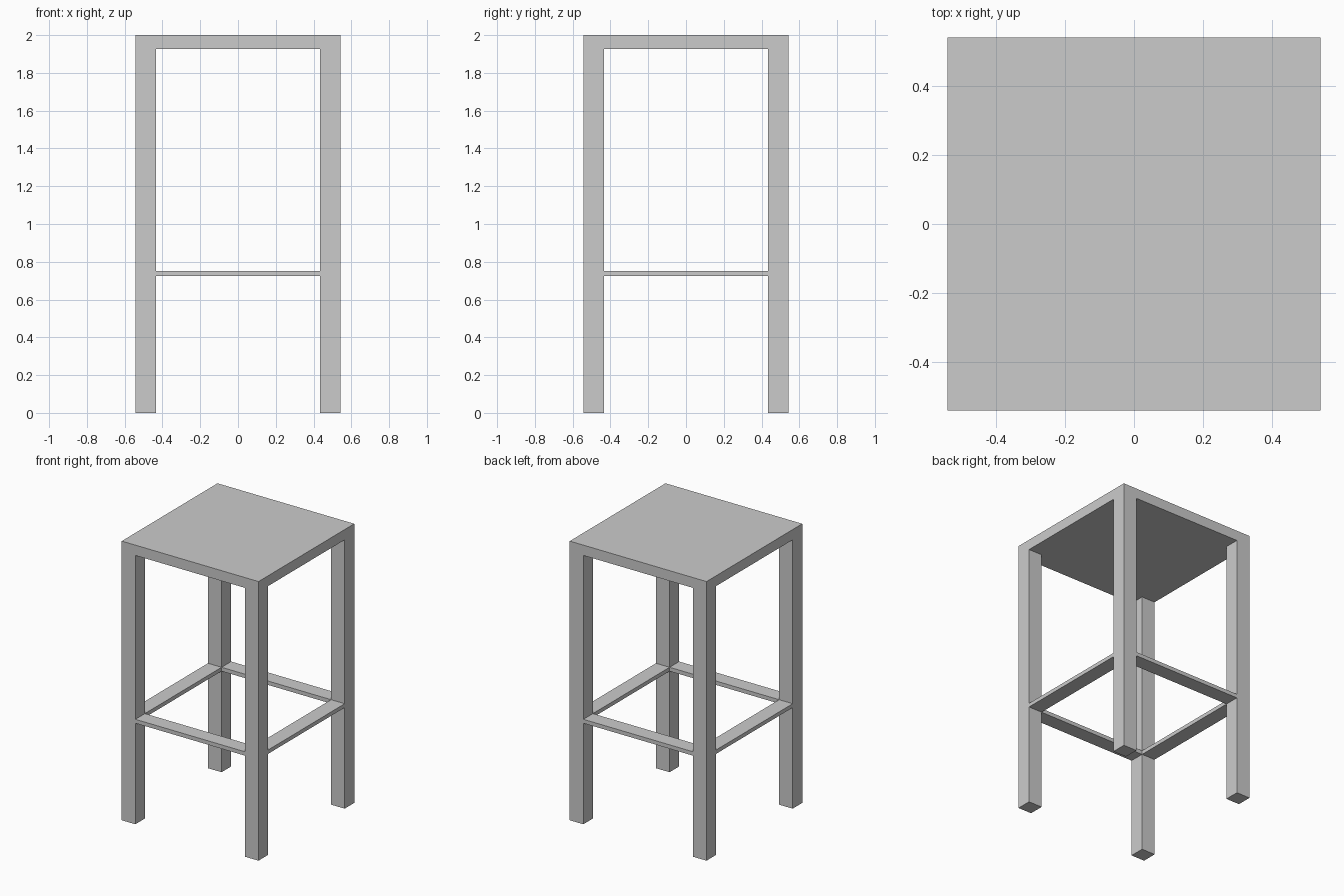
import bpy

if "Cube" in bpy.data.objects:
    bpy.data.objects.remove(bpy.data.objects["Cube"])

HALF = 0.542        # half width of the stool
LEG = 0.108         # leg and rung thickness
SEAT_Z = 1.926      # underside of the seat
RUNG_Z = (0.724, 0.752)
INNER = HALF - LEG
MID = HALF - LEG / 2


def box(name, x, y, z):
    """Box from (min, max) ranges on each axis."""
    bpy.ops.mesh.primitive_cube_add(size=1, location=[sum(r) / 2 for r in (x, y, z)])
    ob = bpy.context.object
    ob.name = name
    ob.scale = [r[1] - r[0] for r in (x, y, z)]
    bpy.ops.object.transform_apply(location=False, rotation=False, scale=True)
    return ob


def around(c):
    return (c - LEG / 2, c + LEG / 2)


# Seat slab
box("seat", (-HALF, HALF), (-HALF, HALF), (SEAT_Z, 2.0))

# Four corner legs, flush with the seat edges
for fb, sy in (("front", -1), ("back", 1)):
    for lr, sx in (("left", -1), ("right", 1)):
        box(f"{fb}_{lr}_leg", around(sx * MID), around(sy * MID), (0, SEAT_Z))

# Flat footrest rungs between the legs
span = (-INNER, INNER)
for name, s in (("front", -1), ("back", 1)):
    box(f"{name}_rung", span, around(s * MID), RUNG_Z)
for name, s in (("left", -1), ("right", 1)):
    box(f"{name}_rung", around(s * MID), span, RUNG_Z)
